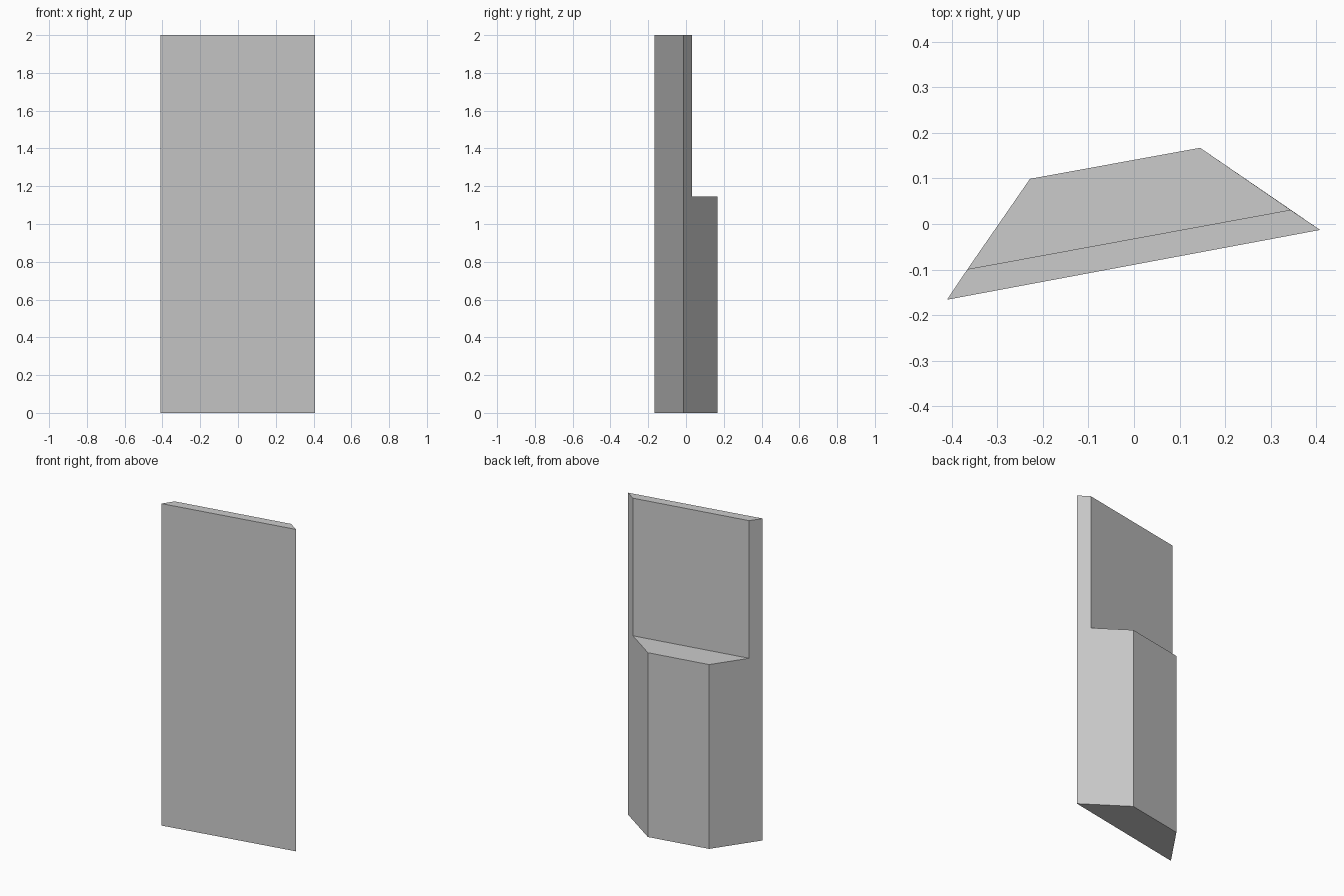
import bpy
import bmesh
from math import radians

cube = bpy.data.objects.get("Cube")
if cube:
    bpy.data.objects.remove(cube, do_unlink=True)

HEIGHT, LEDGE = 2.0, 1.145

# plain grey
grey = bpy.data.materials.new("plain_grey")
grey.use_nodes = True
grey.diffuse_color = (0.6, 0.6, 0.6, 1)
grey.node_tree.nodes["Principled BSDF"].inputs["Base Color"].default_value = (0.6, 0.6, 0.6, 1)

# footprint: wide front edge, step line ends, narrow back edge
front_right, front_left = (-0.41, -0.166), (0.408, -0.013)
step_right, step_left = (-0.365, -0.099), (0.343, 0.031)
back_right, back_left = (-0.228, 0.099), (0.145, 0.167)

bm = bmesh.new()


def face(points):
    return bm.faces.new([bm.verts.new((x, y, 0)) for x, y in points])


def raise_faces(faces, height):
    """Extrude faces straight up to the given height."""
    new = bmesh.ops.extrude_face_region(bm, geom=faces)["geom"]
    for v in new:
        if isinstance(v, bmesh.types.BMVert):
            v.co.z = height
    return [f for f in new if isinstance(f, bmesh.types.BMFace)]


# lower block, with its top split along the step line
slab = face([front_right, front_left, step_left, step_right])
back = face([step_right, step_left, back_left, back_right])
bmesh.ops.remove_doubles(bm, verts=bm.verts[:], dist=0.0001)
base = bm.faces[:]
tops = raise_faces(base, LEDGE)

# upper panel rises from the front part only
front_top = min(tops, key=lambda f: f.calc_center_median().y)
raise_faces([front_top], HEIGHT)
bmesh.ops.delete(bm, geom=[front_top] if front_top.is_valid else [], context="FACES_ONLY")

# close the bottom if the extrusion removed it, then merge flat neighbours
bmesh.ops.holes_fill(bm, edges=[e for e in bm.edges if e.is_boundary and
                                all(v.co.z == 0 for v in e.verts)], sides=0)
bmesh.ops.recalc_face_normals(bm, faces=bm.faces[:])
bmesh.ops.dissolve_limit(bm, angle_limit=radians(2), verts=bm.verts[:], edges=bm.edges[:])

mesh = bpy.data.meshes.new("stepped_panel")
bm.to_mesh(mesh)
bm.free()
mesh.materials.append(grey)
panel = bpy.data.objects.new("stepped_panel", mesh)
bpy.context.collection.objects.link(panel)
